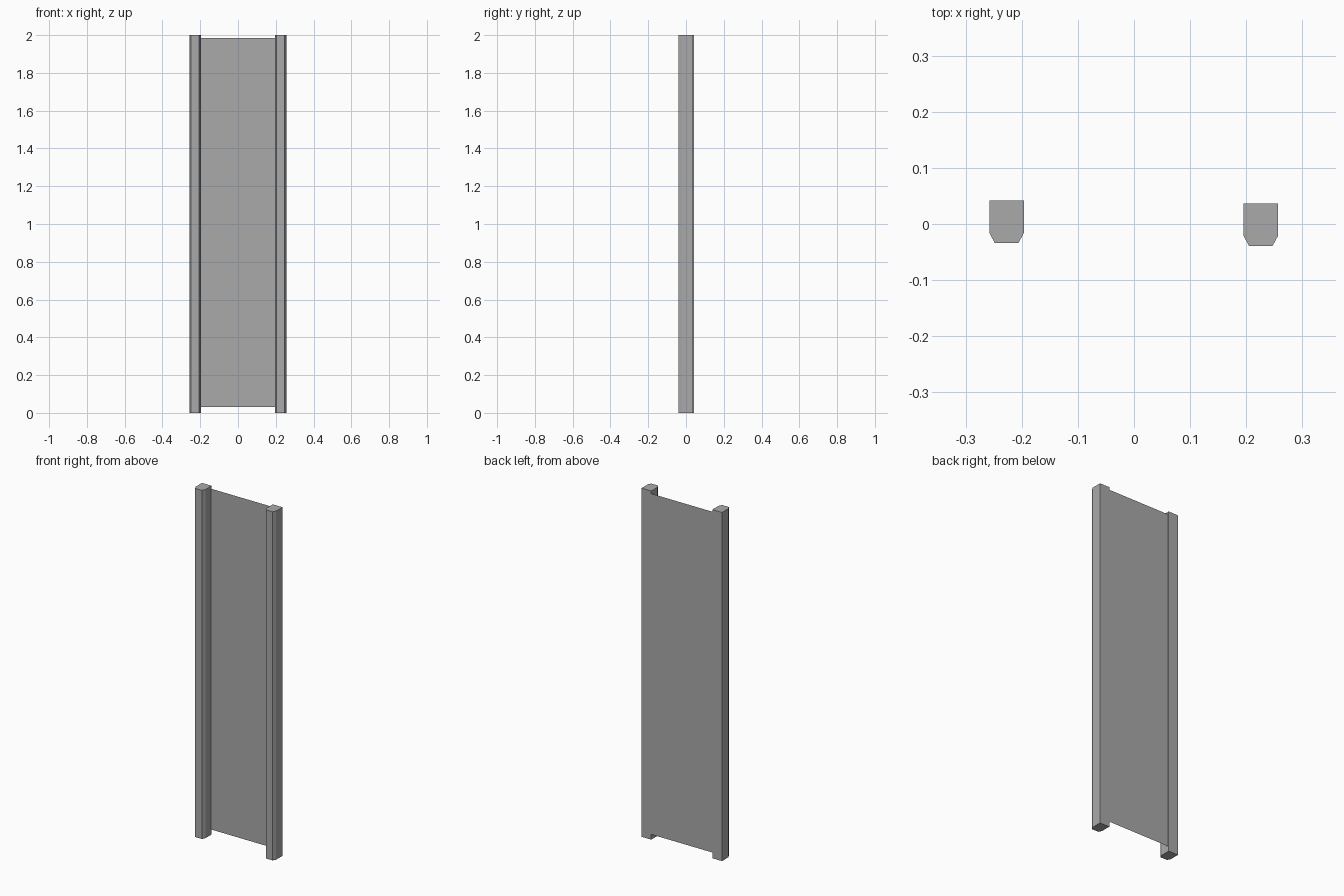
import bpy

# Remove the default cube
cube = bpy.data.objects.get("Cube")
if cube:
    bpy.data.objects.remove(cube, do_unlink=True)

# Plain grey material
grey = bpy.data.materials.new("plain_grey")
grey.use_nodes = True
colour = (0.4, 0.4, 0.4, 1)
grey.diffuse_color = colour
grey.node_tree.nodes["Principled BSDF"].inputs["Base Color"].default_value = colour

HEIGHT = 2.0
POST_WIDTH, POST_DEPTH = 0.0615, 0.0755
CHAMFER_X, CHAMFER_Y = 0.0098, 0.018
POST_X = 0.226
PANEL_Y = 0.0365


def add_object(name, verts, faces):
    mesh = bpy.data.meshes.new(name)
    mesh.from_pydata(verts, [], faces)
    mesh.materials.append(grey)
    obj = bpy.data.objects.new(name, mesh)
    bpy.context.collection.objects.link(obj)
    return obj


def add_post(name, x, back):
    """Upright post with its two front corners chamfered."""
    w, front = POST_WIDTH / 2, back - POST_DEPTH
    profile = [(-w, back), (-w, front + CHAMFER_Y), (-w + CHAMFER_X, front),
               (w - CHAMFER_X, front), (w, front + CHAMFER_Y), (w, back)]
    n = len(profile)
    verts = [(x + px, py, z) for z in (0, HEIGHT) for px, py in profile]
    faces = [(i, (i + 1) % n, n + (i + 1) % n, n + i) for i in range(n)]
    faces += [tuple(reversed(range(n))), tuple(range(n, 2 * n))]
    return add_object(name, verts, faces)


# Two posts, slightly offset in depth
add_post("left_post", POST_X, PANEL_Y)
add_post("right_post", -POST_X - 0.001, PANEL_Y + 0.005)

# Thin sheet spanning the posts, flush with the back of the left post
edge, low, high = 0.197, 0.03, 1.985
add_object("back_panel",
           [(-edge, PANEL_Y, low), (edge, PANEL_Y, low),
            (edge, PANEL_Y, high), (-edge, PANEL_Y, high)],
           [(0, 1, 2, 3)])
